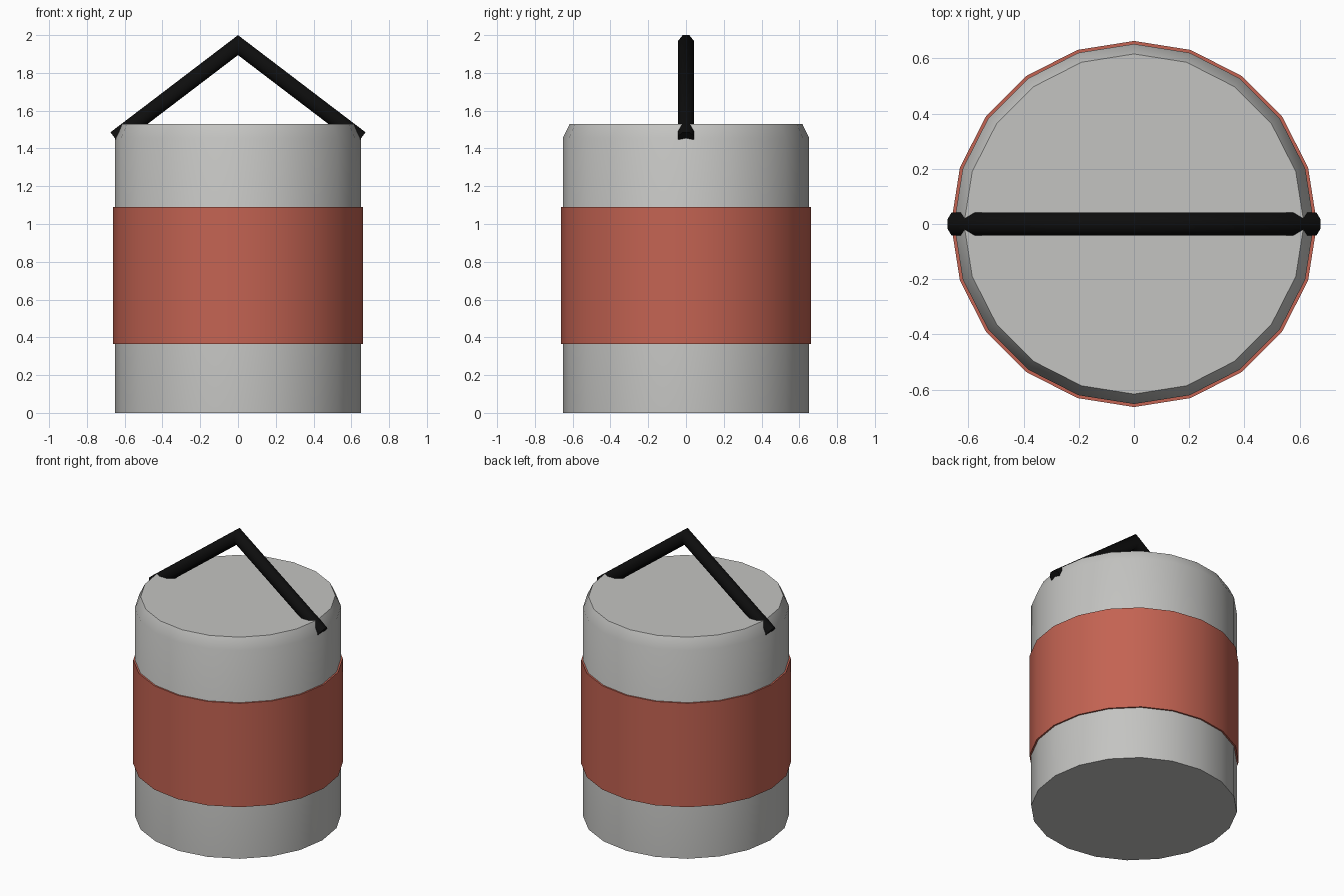
import bpy, bmesh
from math import cos, sin, tau, hypot

SIDES = 20

cube = bpy.data.objects.get("Cube")
if cube:
    bpy.data.objects.remove(cube, do_unlink=True)


def material(name, rgb):
    mat = bpy.data.materials.new(name)
    mat.use_nodes = True
    colour = (*rgb, 1)
    mat.diffuse_color = colour
    mat.node_tree.nodes["Principled BSDF"].inputs["Base Color"].default_value = colour
    return mat


def loft(name, rings, mat, angle, caps=True, closed=False):
    """Skin a list of point rings, then cap the ends or close the loop."""
    bm = bmesh.new()
    loops = [[bm.verts.new(p) for p in ring] for ring in rings]
    pairs = list(zip(loops, loops[1:]))
    if closed:
        pairs.append((loops[-1], loops[0]))
    for a, b in pairs:
        for i in range(len(a)):
            j = (i + 1) % len(a)
            bm.faces.new((a[i], a[j], b[j], b[i]))
    if caps:
        bm.faces.new(loops[0])
        bm.faces.new(loops[-1])
    bmesh.ops.recalc_face_normals(bm, faces=bm.faces)
    mesh = bpy.data.meshes.new(name)
    bm.to_mesh(mesh)
    bm.free()
    mesh.materials.append(mat)
    obj = bpy.data.objects.new(name, mesh)
    bpy.context.collection.objects.link(obj)
    bpy.ops.object.select_all(action='DESELECT')
    obj.select_set(True)
    bpy.context.view_layer.objects.active = obj
    bpy.ops.object.shade_smooth_by_angle(angle=angle)
    return obj


def circle(radius, z):
    return [(radius * cos(tau * i / SIDES), radius * sin(tau * i / SIDES), z)
            for i in range(SIDES)]


grey = material("light grey metal", (0.55, 0.55, 0.535))
red = material("brick red", (0.55, 0.125, 0.085))
black = material("black", (0.004, 0.004, 0.004))

# Drum with a chamfered top rim
loft("body", [circle(0.652, 0), circle(0.652, 1.455), circle(0.616, 1.53)], grey, 0.6)

# Wide band wrapped around the drum
loft("band", [circle(0.663, 0.365), circle(0.663, 1.09),
              circle(0.645, 1.09), circle(0.645, 0.365)],
     red, 0.6, caps=False, closed=True)

# Octagonal carrying handle: two straight arms mitred at the peak
HALF, PEAK, FOOT, THICK = 0.65, 1.947, 1.452, 0.0455
length = hypot(HALF, PEAK - FOOT)
run, rise = HALF / length, (PEAK - FOOT) / length
octagon = [(THICK * cos(tau * (i + 0.5) / 8), THICK * sin(tau * (i + 0.5) / 8))
           for i in range(8)]


def arm_end(side):
    return [(side * (HALF + rise * v), u, FOOT + run * v) for u, v in octagon]


peak = [(0, u, PEAK + v / run) for u, v in octagon]
loft("handle", [arm_end(-1), peak, arm_end(1)], black, 0.9)
